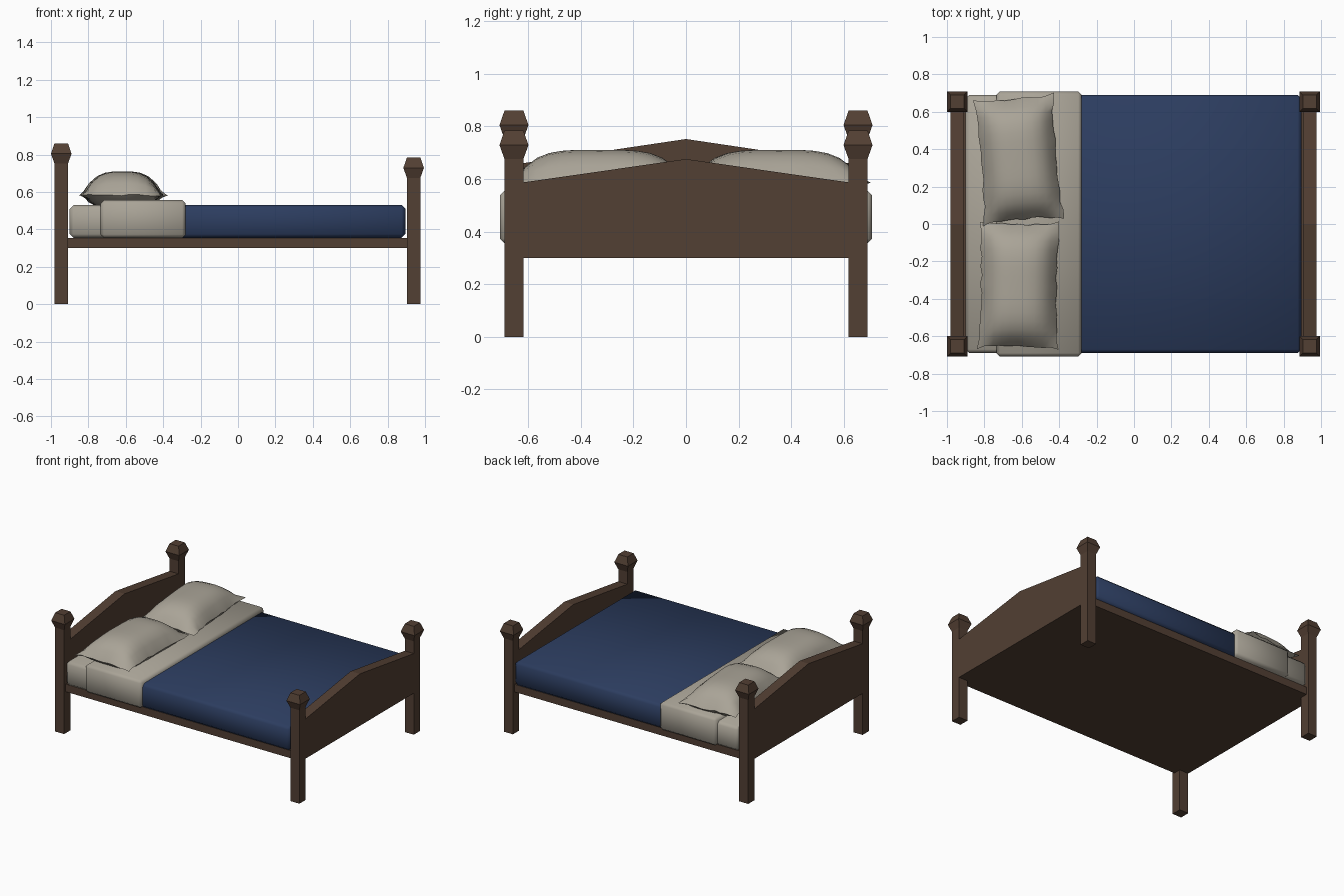
import bpy, bmesh, math, random
from mathutils import Matrix, Vector

if "Cube" in bpy.data.objects:
    bpy.data.objects.remove(bpy.data.objects["Cube"])

random.seed(4)


def material(name, rgb):
    m = bpy.data.materials.new(name)
    m.diffuse_color = (*rgb, 1)
    m.use_nodes = True
    m.node_tree.nodes["Principled BSDF"].inputs["Base Color"].default_value = m.diffuse_color
    return m


WOOD = material("dark wood", (0.085, 0.05, 0.033))
LINEN = material("linen", (0.40, 0.37, 0.31))
BLUE = material("blue blanket", (0.025, 0.046, 0.115))


def finish(bm, name, mat, smooth=None):
    bmesh.ops.recalc_face_normals(bm, faces=bm.faces[:])
    me = bpy.data.meshes.new(name)
    bm.to_mesh(me)
    bm.free()
    me.materials.append(mat)
    ob = bpy.data.objects.new(name, me)
    bpy.context.collection.objects.link(ob)
    if smooth:
        bpy.ops.object.select_all(action='DESELECT')
        ob.select_set(True)
        bpy.context.view_layer.objects.active = ob
        bpy.ops.object.shade_smooth_by_angle(angle=math.radians(smooth))
    return ob


def box(name, x, y, z, mat, bevel=0.0):
    bm = bmesh.new()
    size = Matrix.Diagonal((x[1] - x[0], y[1] - y[0], z[1] - z[0], 1))
    mid = Vector((sum(x) / 2, sum(y) / 2, sum(z) / 2))
    bmesh.ops.create_cube(bm, size=1, matrix=Matrix.Translation(mid) @ size)
    if bevel:
        bmesh.ops.bevel(bm, geom=bm.edges[:], offset=bevel, segments=1, affect='EDGES')
    return finish(bm, name, mat, 50 if bevel else None)


def post(name, x, y, top):
    # square post with a faceted finial, as stacked square rings
    rings = [(0.036, 0), (0.036, top - 0.108), (0.055, top - 0.055), (0.036, top)]
    bm = bmesh.new()
    loops = [[bm.verts.new((x + sx * r, y + sy * r, z))
              for sx, sy in ((-1, -1), (1, -1), (1, 1), (-1, 1))] for r, z in rings]
    for a, b in zip(loops, loops[1:]):
        for i in range(4):
            j = (i + 1) % 4
            bm.faces.new((a[i], a[j], b[j], b[i]))
    bm.faces.new(loops[0])
    bm.faces.new(loops[-1])
    finish(bm, name, WOOD)


def end_board(name, x, edge, peak):
    # gabled panel between two posts
    profile = [(-0.62, 0.3), (0.62, 0.3), (0.62, edge), (0, peak), (-0.62, edge)]
    bm = bmesh.new()
    face = bm.faces.new([bm.verts.new((x - 0.0365, y, z)) for y, z in profile])
    new = bmesh.ops.extrude_face_region(bm, geom=[face])["geom"]
    bmesh.ops.translate(bm, vec=(0.073, 0, 0),
                        verts=[v for v in new if isinstance(v, bmesh.types.BMVert)])
    finish(bm, name, WOOD)


def pillow(name, centre, half, turn):
    # two puffed grids sharing a wavy seam, pinched in between the corners
    nu, nv = 10, 14
    bm = bmesh.new()
    top, bottom = {}, {}
    for i in range(nu + 1):
        for j in range(nv + 1):
            u, v = 2 * i / nu - 1, 2 * j / nv - 1
            seam = i in (0, nu) or j in (0, nv)
            px = half[0] * u * (1 - 0.07 * (1 - v ** 4) * u * u)
            py = half[1] * v * (1 - 0.04 * (1 - u ** 4) * v * v)
            h = ((1 - abs(u) ** 3) * (1 - v ** 4)) ** 0.9
            if seam:
                px += random.uniform(-0.006, 0.006)
                py += random.uniform(-0.006, 0.006)
            dz = random.uniform(-0.005, 0.005) if seam else 0
            top[i, j] = bm.verts.new((px, py, 0.127 * h + dz))
            bottom[i, j] = top[i, j] if seam else bm.verts.new((px, py, -0.08 * h))
    for grid in (top, bottom):
        for i in range(nu):
            for j in range(nv):
                bm.faces.new((grid[i, j], grid[i + 1, j], grid[i + 1, j + 1], grid[i, j + 1]))
    bm.transform(Matrix.Translation(centre) @ Matrix.Rotation(math.radians(turn), 4, 'Z'))
    finish(bm, name, LINEN, 50)


# frame
for side, s in (("front", -1), ("back", 1)):
    post(f"head_post_{side}", -0.945, s * 0.654, 0.86)
    post(f"foot_post_{side}", 0.939, s * 0.654, 0.784)
end_board("headboard", -0.945, 0.66, 0.752)
end_board("footboard", 0.939, 0.587, 0.676)
box("bed_base", (-0.91, 0.904), (-0.672, 0.672), (0.3, 0.355), WOOD)

# bedding
box("mattress", (-0.90, -0.35), (-0.69, 0.69), (0.355, 0.53), LINEN, 0.02)
box("blanket", (-0.40, 0.895), (-0.69, 0.69), (0.355, 0.53), BLUE, 0.02)
box("folded_sheet", (-0.735, -0.28), (-0.708, 0.708), (0.355, 0.556), LINEN, 0.018)

# pillows
pillow("pillow_back", (-0.617, 0.346, 0.584), (0.217, 0.335), 5)
pillow("pillow_front", (-0.617, -0.328, 0.584), (0.217, 0.34), -1)
